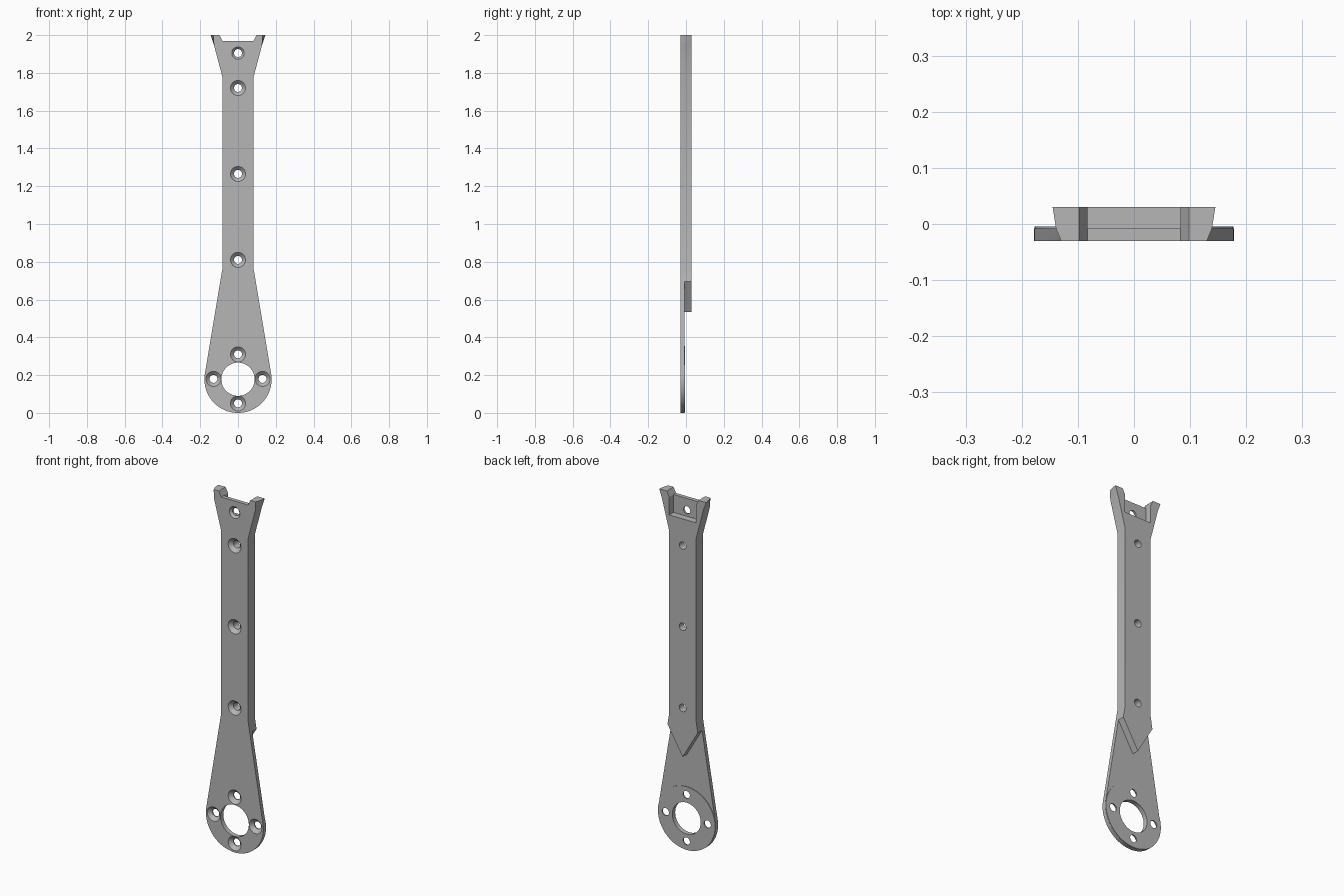
import bpy, bmesh, math

cube = bpy.data.objects.get("Cube")
if cube:
    bpy.data.objects.remove(cube, do_unlink=True)

FRONT, STEP, BACK = -0.03, -0.008, 0.03
RING_Z, RING_R = 0.178, 0.178

grey = bpy.data.materials.new("plain grey")
grey.use_nodes = True
colour = (0.47, 0.47, 0.47, 1)
grey.diffuse_color = colour
grey.node_tree.nodes["Principled BSDF"].inputs["Base Color"].default_value = colour


def prism(name, half, y0, y1):
    """Mirror a half outline (bottom to top, x >= 0) and extrude it along y."""
    outline = half + [(-x, z) for x, z in reversed(half) if x > 1e-5]
    bm = bmesh.new()
    face = bm.faces.new([bm.verts.new((x, y0, z)) for x, z in outline])
    extruded = bmesh.ops.extrude_face_region(bm, geom=[face])["geom"]
    moved = [v for v in extruded if isinstance(v, bmesh.types.BMVert)]
    bmesh.ops.translate(bm, verts=moved, vec=(0, y1 - y0, 0))
    # The outer prong tips lean inwards towards the front
    for v in bm.verts:
        if v.co.z > 1.99 and abs(v.co.x) > 0.12:
            lean = ((BACK - v.co.y) / (BACK - FRONT)) ** 2
            v.co.x = math.copysign(0.145 - 0.015 * lean, v.co.x)
    bmesh.ops.recalc_face_normals(bm, faces=bm.faces)
    mesh = bpy.data.meshes.new(name)
    bm.to_mesh(mesh)
    bm.free()
    ob = bpy.data.objects.new(name, mesh)
    bpy.context.collection.objects.link(ob)
    mesh.materials.append(grey)
    return ob


def drum(name, x, z, y0, y1, r0, r1, sides=40):
    """Round solid along y, with radius r0 at y0 and r1 at y1."""
    bpy.ops.mesh.primitive_cone_add(
        vertices=sides, radius1=r1, radius2=r0, depth=y1 - y0,
        location=(x, (y0 + y1) / 2, z), rotation=(math.pi / 2, 0, 0))
    ob = bpy.context.object
    ob.name = name
    ob.data.materials.append(grey)
    return ob


def combine(target, tool, operation):
    mod = target.modifiers.new("combine", 'BOOLEAN')
    mod.operation, mod.object, mod.solver = operation, tool, 'EXACT'
    bpy.context.view_layer.objects.active = target
    bpy.ops.object.modifier_apply(modifier=mod.name)
    bpy.data.objects.remove(tool, do_unlink=True)


# Front plate: round foot, tangent taper, straight arm, forked top
waist = (0.083, 0.76)
rise = waist[1] - RING_Z
tangent = math.atan2(rise, waist[0]) - math.acos(RING_R / math.hypot(waist[0], rise))
steps = 32
plate_half = []
for i in range(steps + 1):
    a = -math.pi / 2 + (tangent + math.pi / 2) * i / steps
    plate_half.append((RING_R * math.cos(a), RING_Z + RING_R * math.sin(a)))
foot = plate_half[-1]
fork = [waist, (0.083, 1.78), (0.128, 1.95), (0.145, 2.0), (0.098, 2.0), (0.083, 1.97)]
arm = prism("motor_arm", plate_half + fork, FRONT, STEP)

# Thick back rib: pointed lower end, open pocket between the prongs
shoulder_z = 0.695
t = (waist[1] - shoulder_z) / (waist[1] - foot[1])
shoulder = (waist[0] + t * (foot[0] - waist[0]), shoulder_z)
rib = prism("back_rib", [(0, 0.535), shoulder] + fork + [(0.083, 1.87)], STEP, BACK)
combine(arm, rib, 'UNION')

# Low round motor seat on the back of the foot
combine(arm, drum("motor_seat", 0, RING_Z, -0.02, -0.0045, RING_R - 0.001, RING_R - 0.001, 96), 'UNION')

# Motor shaft opening
combine(arm, drum("shaft_cutter", 0, RING_Z, -0.1, 0.1, 0.088, 0.088, 64), 'DIFFERENCE')

# Countersunk screw holes: along the arm, then around the shaft
holes = [(0, z, 0.04) for z in (0.81, 1.265, 1.72)] + [(0, 1.905, 0.033)]
holes += [(0.13 * math.cos(k * math.pi / 2), RING_Z + 0.002 + 0.13 * math.sin(k * math.pi / 2), 0.04)
          for k in range(4)]
for x, z, r in holes:
    combine(arm, drum("screw_cutter", x, z, -0.1, 0.1, 0.021, 0.021, 32), 'DIFFERENCE')
    depth = r - 0.019
    combine(arm, drum("sink_cutter", x, z, FRONT - 0.002, FRONT + depth, r + 0.002, 0.019, 32), 'DIFFERENCE')

bpy.ops.object.select_all(action='DESELECT')
arm.select_set(True)
bpy.context.view_layer.objects.active = arm
bpy.ops.object.shade_smooth_by_angle(angle=math.radians(25))
